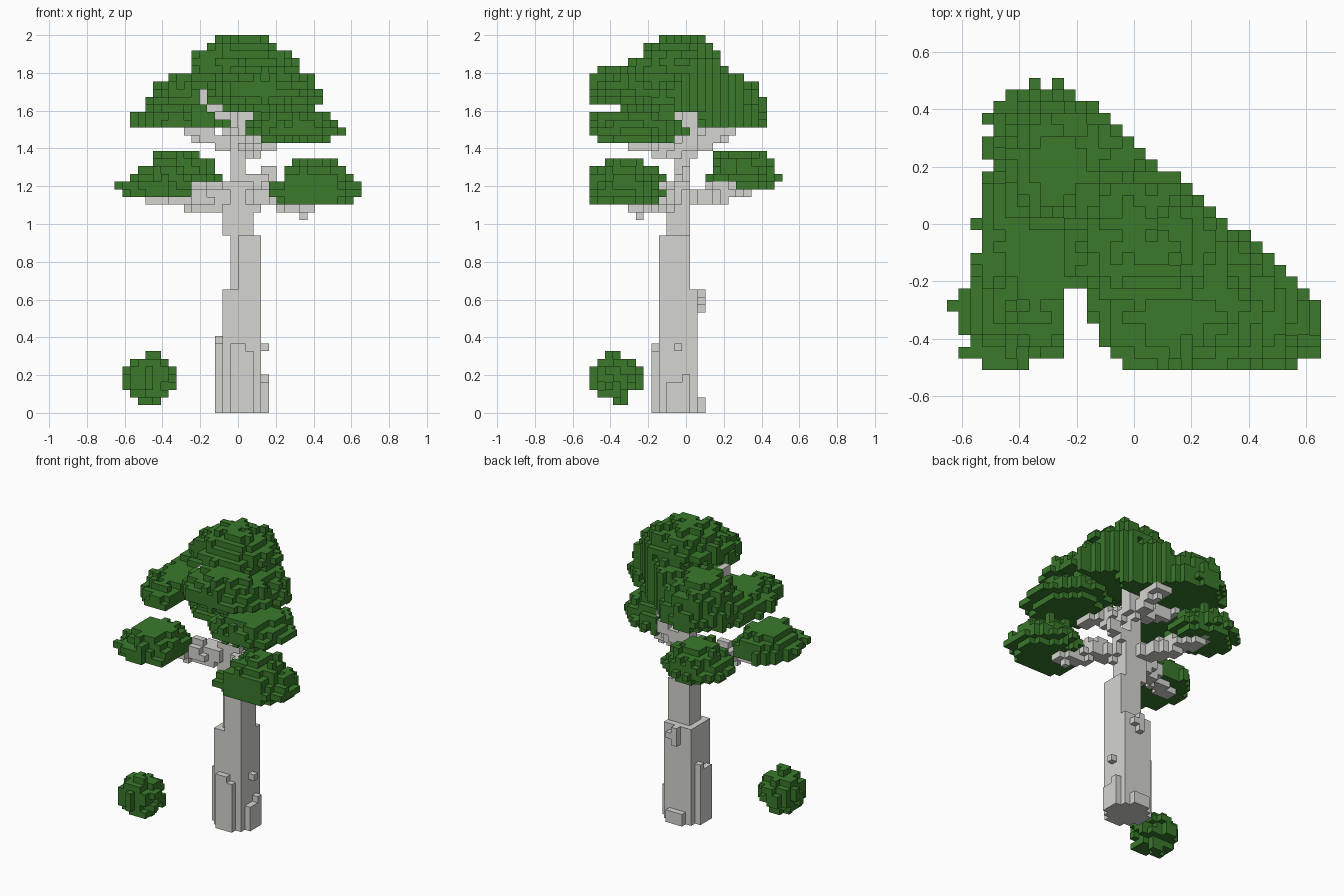
import bpy, bmesh, math, random
from mathutils import Vector

random.seed(4)
S = 2 / 49            # voxel edge
parts = []            # (name, cells, material)
taken = set()

if "Cube" in bpy.data.objects:
    bpy.data.objects.remove(bpy.data.objects["Cube"])


def material(name, color):
    m = bpy.data.materials.new(name)
    m.use_nodes = True
    m.diffuse_color = color
    m.node_tree.nodes["Principled BSDF"].inputs["Base Color"].default_value = color
    return m


bark = material("pale grey bark", (0.66, 0.66, 0.63, 1))
leaf = material("leaf green", (0.041, 0.19, 0.024, 1))


def centre(c):
    return Vector(((c[0] + .5) * S, c[1] * S, (c[2] + .5) * S))


def grid(x0, x1, y0, y1, z0, z1):
    """Cells whose centres lie inside the box."""
    for i in range(math.floor(x0 / S), math.ceil(x1 / S)):
        for j in range(math.floor(y0 / S), math.ceil(y1 / S) + 1):
            for k in range(max(0, math.floor(z0 / S)), math.ceil(z1 / S)):
                p = centre((i, j, k))
                if x0 <= p.x <= x1 and y0 <= p.y <= y1 and z0 <= p.z <= z1:
                    yield (i, j, k)


def add(name, cells, mat):
    """Claim the cells that no earlier part uses."""
    cells = set(cells) - taken
    taken.update(cells)
    parts.append((name, cells, mat))


AXES = [Vector(v) for v in ((1, 0, 0), (-1, 0, 0), (0, 1, 0),
                            (0, -1, 0), (0, 0, 1), (0, 0, -1))]


def build(name, cells, mat):
    """Block mesh with faces only where a cell meets open air."""
    bm = bmesh.new()
    verts = {}
    for c in sorted(cells):
        p = centre(c)
        for n in AXES:
            if tuple(int(a + b) for a, b in zip(c, n)) in taken:
                continue
            u = Vector((n.y, n.z, n.x))
            w = n.cross(u)
            loop = []
            for a, b in ((-1, -1), (1, -1), (1, 1), (-1, 1)):
                q = p + (n + u * a + w * b) * S / 2
                key = tuple(round(t, 4) for t in q)
                if key not in verts:
                    verts[key] = bm.verts.new(q)
                loop.append(verts[key])
            bm.faces.new(loop)
    me = bpy.data.meshes.new(name)
    bm.to_mesh(me)
    bm.free()
    me.materials.append(mat)
    ob = bpy.data.objects.new(name, me)
    bpy.context.collection.objects.link(ob)


def limb(a, b, r):
    """Cells close to the segment a-b."""
    a, b = Vector(a), Vector(b)
    d = b - a
    lo = [min(s, t) - r for s, t in zip(a, b)]
    hi = [max(s, t) + r for s, t in zip(a, b)]
    out = set()
    for c in grid(lo[0], hi[0], lo[1], hi[1], lo[2], hi[2]):
        p = centre(c)
        t = min(1, max(0, (p - a).dot(d) / d.length_squared))
        if (p - a - d * t).length <= r:
            out.add(c)
    return out


def dome(cx, cy, z0, rx, ry, h, lift=.06, power=1):
    """Ragged leaf dome with a nearly flat underside."""
    out, jitter = set(), {}
    for c in grid(cx - rx, cx + rx, cy - ry, cy + ry, z0, z0 + h):
        p = centre(c)
        rough, bump = jitter.setdefault(
            c[:2], (random.uniform(-.12, .12), random.uniform(.1, 1)))
        r2 = ((p.x - cx) / rx) ** 2 + ((p.y - cy) / ry) ** 2 + rough
        # the crown is trimmed along the back right and the front
        if r2 > 1 or .85 * p.x + p.y > .29 or abs(p.y) > .51:
            continue
        # open slot between the front clusters
        if -.245 < p.x < -.163 and -.43 < p.y < -.22:
            continue
        r2 = max(r2, 0)
        if z0 + lift * r2 <= p.z <= z0 + h * (1 - r2) ** power + S * bump:
            out.add(c)
    return out


# Trunk: stacked columns, with bark ridges on the lower half
trunk = set()
for x0, x1, y0, y1, z0, z1 in (
        (-.08, .12, -.14, .06, 0, .66),
        (-.04, .12, -.1, .02, .6, .94),
        (0, .12, -.14, -.1, .6, .94),
        (-.08, .08, -.1, .02, .94, 1.22),
        (-.04, .04, -.06, .02, 1.2, 1.46),
        (0, .08, -.02, .06, 1.4, 1.64)):
    trunk |= set(grid(x0, x1, y0, y1, z0, z1))


def ridge(columns, height):
    """Bark columns of uneven height against one side of the trunk."""
    for i, j in columns:
        top = round(height * random.uniform(.6, 1) / S)
        trunk.update((i, j, k) for k in range(top))


ridge([(-3, j) for j in (-2, -1, 0)], .55)
ridge([(3, j) for j in (-2, -1, 0)], .27)
ridge([(i, -4) for i in (-1, 0, 1)], .38)
ridge([(i, 2) for i in (-1, 0, 1)], .1)
for i, j, k in ((3, -1, 8), (1, 2, 14), (0, 2, 15), (0, 2, 14), (0, 2, 13)):
    trunk.add((i, j, k))
add("trunk", trunk, bark)

# Branches of the lower and the upper whorl
hub, fork = (0, -.04, 1.12), (.02, 0, 1.4)
for name, a, b, r in (
        ("lower_left_branch", hub, (-.46, -.24, 1.13), .045),
        ("lower_left_root", hub, (-.22, -.12, 1.14), .07),
        ("lower_back_branch", hub, (-.26, .32, 1.2), .055),
        ("lower_right_branch", hub, (.2, -.16, 1.16), .06),
        ("lower_right_tip", (.14, -.14, 1.14), (.36, -.26, 1.08), .045),
        ("short_branch", (.04, -.02, 1.2), (.18, 0, 1.28), .04),
        ("upper_left_branch", fork, (-.26, .04, 1.5), .045),
        ("upper_right_branch", fork, (.18, -.28, 1.42), .045),
        ("upper_back_branch", fork, (-.02, .22, 1.5), .05),
        ("crown_branch", (.04, .02, 1.5), (-.18, -.14, 1.67), .035)):
    add(name, limb(a, b, r), bark)

# Leaf clusters
for name, args in (
        ("lower_left_leaves", (-.42, -.3, 1.13, .24, .26, .18, .05)),
        ("lower_back_leaves", (-.3, .3, 1.18, .24, .23, .21, .05)),
        ("lower_right_leaves", (.4, -.35, 1.09, .28, .25, .24)),
        ("middle_right_leaves", (.31, -.27, 1.42, .28, .29, .19, .06, .7)),
        ("upper_left_leaves", (-.33, -.06, 1.49, .25, .42, .15, .05, .8)),
        ("upper_back_leaves", (-.24, .19, 1.49, .27, .25, .31, .05, .6)),
        ("middle_back_leaves", (.06, .2, 1.5, .24, .15, .3, .04, .4)),
        ("upper_front_leaves", (.13, -.29, 1.64, .31, .27, .19, .03, .7)),
        ("back_right_leaves", (.13, .02, 1.6, .35, .34, .23, .02, .6)),
        ("crown_leaves", (.03, -.04, 1.77, .33, .28, .22, .08))):
    add(name, dome(*args), leaf)

# Small round bush beside the trunk
bush = set()
hub = (-12, -9, 4)
for c in grid(-.62, -.32, -.52, -.22, .03, .34):
    if (centre(c) - centre(hub)).length < S * random.uniform(2.5, 3.6):
        bush.add(c)
for n in AXES:
    for step in (2, 3):
        bush.add(tuple(int(a + b * step) for a, b in zip(hub, n)))
add("bush", bush, leaf)

for part in parts:
    build(*part)
